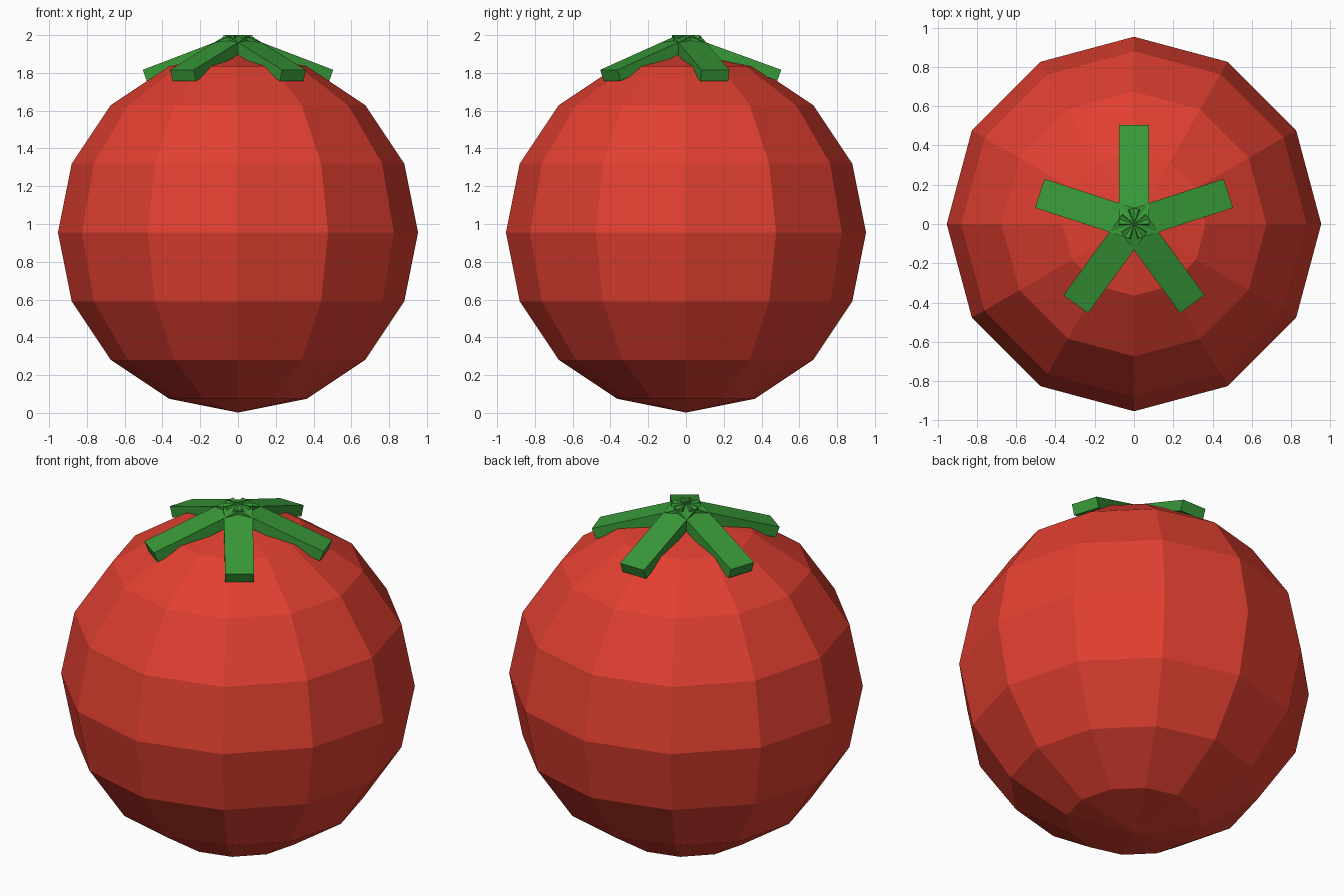
import bpy, bmesh, math
from mathutils import Matrix, Vector

if "Cube" in bpy.data.objects:
    bpy.data.objects.remove(bpy.data.objects["Cube"])


def material(name, color):
    m = bpy.data.materials.new(name)
    m.diffuse_color = (*color, 1)
    m.use_nodes = True
    m.node_tree.nodes["Principled BSDF"].inputs["Base Color"].default_value = m.diffuse_color
    return m


def add_object(name, bm, mat):
    mesh = bpy.data.meshes.new(name)
    bm.to_mesh(mesh)
    bm.free()
    mesh.materials.append(mat)
    obj = bpy.data.objects.new(name, mesh)
    bpy.context.collection.objects.link(obj)
    return obj


red = material("red_skin", (0.75, 0.05, 0.03))
green = material("green_leaf", (0.04, 0.32, 0.04))

# Low-poly fruit body
bm = bmesh.new()
bmesh.ops.create_uvsphere(bm, u_segments=12, v_segments=8, radius=0.953,
                          matrix=Matrix.Translation((0, 0, 0.955)))
add_object("fruit_body", bm, red)

# Five drooping leaves meeting at the crown
LENGTH, WIDTH, THICK, DROOP = 0.537, 0.155, 0.062, math.radians(20)
for i in range(5):
    angle = math.radians(90 + 72 * i)
    bm = bmesh.new()
    bmesh.ops.create_cube(bm, size=1)
    bmesh.ops.scale(bm, vec=(LENGTH, WIDTH, THICK), verts=bm.verts)
    # inner top edge becomes the pivot
    bmesh.ops.translate(bm, vec=Vector((LENGTH / 2, 0, -THICK / 2)), verts=bm.verts)
    place = (Matrix.Translation((0, 0, 2.0)) @ Matrix.Rotation(angle, 4, 'Z')
             @ Matrix.Rotation(DROOP, 4, 'Y'))
    bmesh.ops.transform(bm, matrix=place, verts=bm.verts)
    add_object(f"leaf_{i + 1}", bm, green)
